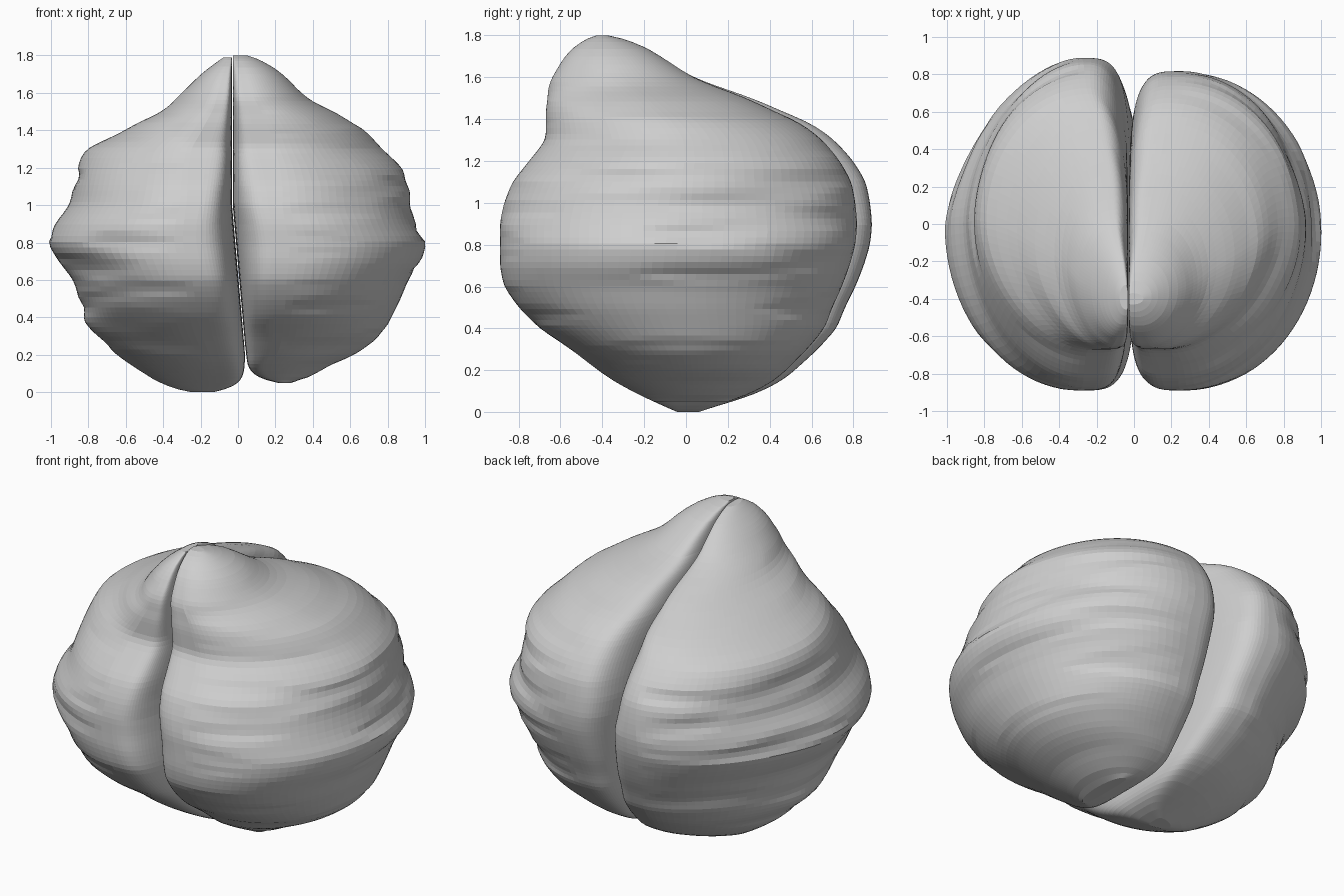
import bpy
import bmesh
import math
from mathutils import Vector, noise

if "Cube" in bpy.data.objects:
    bpy.data.objects.remove(bpy.data.objects["Cube"], do_unlink=True)

# Silhouette profiles in hundredths, all sampled at the same heights
HEIGHTS = [0, 3, 8, 15, 20, 30, 40, 50, 60, 70, 80, 90, 100, 110, 120, 130,
           138, 145, 150, 155, 160, 170, 177, 180]
LEFT_SIDE = [16, 20, 40, 50, 64, 77, 82, 87, 91, 98, 101, 95, 92, 92, 88, 77,
             70, 61, 53, 41, 34, 24, 14, 5]
RIGHT_SIDE = [25, 39, 47, 58, 65, 76, 84, 85, 88, 96, 102, 98, 90, 88, 86, 82,
              64, 52, 40, 35, 30, 20, 11, 6]
FRONT = [-4, -11, -22, -35, -42, -55, -70, -80, -87, -89, -89, -89, -87, -83,
         -75, -67, -67, -67, -66, -66, -64, -58, -51, -43]
BACK = [6, 15, 32, 46, 52, 63, 72, 76, 81, 85, 88, 89, 88, 86, 80, 71,
        60, 43, 32, 17, 3, -12, -24, -37]
ROWS, SEGMENTS = 72, 96


def clamp(value):
    return min(max(value, 0), 1)


def linear(profile, z):
    h = min(max(z * 100, HEIGHTS[0]), HEIGHTS[-1])
    for i in range(len(HEIGHTS) - 1):
        if h <= HEIGHTS[i + 1]:
            t = (h - HEIGHTS[i]) / (HEIGHTS[i + 1] - HEIGHTS[i])
            return (profile[i] + t * (profile[i + 1] - profile[i])) / 100


def sample(profile, z):
    """Read a profile, softening its corners away from the ends."""
    d = min(0.03, z, 1.8 - z)
    return (linear(profile, z - d) + 2 * linear(profile, z) + linear(profile, z + d)) / 4


def signed_power(value, exponent):
    return math.copysign(abs(value) ** exponent, value)


def lobe(name, sign, side, bottom, top, back_fit, outer_back, inner_back_top, material):
    """Loft one half from stacked D-shaped slices; higher exponents give leaner quarters."""
    bm = bmesh.new()
    rings = []
    for row in range(ROWS + 1):
        t = row / ROWS
        t = 0.6 * t + 0.2 * (1 - math.cos(math.pi * t))
        z = bottom + t * (top - bottom)
        # Wandering cleft between the halves, rounded away at the base
        cleft = 0.04 - 0.07 * clamp((z - 0.2) / 0.8)
        inner = cleft + sign * (0.002 + 0.17 * math.exp(-(z - bottom) / 0.035))
        outer = sign * sample(side, z)
        if sign * (outer - inner) < 0.02:
            outer = inner + sign * 0.02
        centre = inner + 0.28 * (outer - inner)
        front, back = sample(FRONT, z), sample(BACK, z)
        if back > 0:
            back *= back_fit
        middle, depth = (front + back) / 2, (back - front) / 2
        # Upper slices hug the cleft at the front and may fall away behind
        upper = clamp((z - 0.9) / 0.4)
        shoulder = upper * clamp((1.75 - z) / 0.2)
        ring = []
        for k in range(SEGMENTS):
            a = math.tau * k / SEGMENTS
            c, s = math.cos(a), math.sin(a)
            if c >= 0:
                span = outer - centre
                power = 1 + (outer_back - 1) * (1 - upper) if s > 0 else 1 + 0.12 * shoulder
            else:
                span = centre - inner
                power = 0.5 + (inner_back_top - 0.5) * upper if s > 0 else 0.5 - 0.2 * upper
            dx = signed_power(c, power) * span
            dy = signed_power(s, power) * depth
            # Shallow horizontal folds on the outer face
            fold = noise.noise(Vector((dx * 1.3 + sign * 5, dy * 1.3, z * 10)))
            shrink = 1 - 0.06 * max(fold, 0) * max(c, 0) ** 0.5
            ring.append(bm.verts.new((centre + dx * shrink, middle + dy * shrink, z)))
        rings.append(ring)
    for low, high in zip(rings, rings[1:]):
        for k in range(SEGMENTS):
            n = (k + 1) % SEGMENTS
            bm.faces.new((low[k], low[n], high[n], high[k]))
    bm.faces.new(rings[0])
    bm.faces.new(rings[-1])
    bmesh.ops.recalc_face_normals(bm, faces=bm.faces)
    mesh = bpy.data.meshes.new(name)
    bm.to_mesh(mesh)
    bm.free()
    mesh.materials.append(material)
    obj = bpy.data.objects.new(name, mesh)
    bpy.context.collection.objects.link(obj)


# Single plain grey
GREY = (0.62, 0.62, 0.62, 1)
grey = bpy.data.materials.new("plain_grey")
grey.use_nodes = True
grey.diffuse_color = GREY
grey.node_tree.nodes["Principled BSDF"].inputs["Base Color"].default_value = GREY

# The two folded halves
lobe("left_lobe", 1, LEFT_SIDE, 0.05, 1.8, 0.92, 1.0, 0.6, grey)
lobe("right_lobe", -1, RIGHT_SIDE, 0.0, 1.79, 1.0, 1.2, 0.85, grey)
